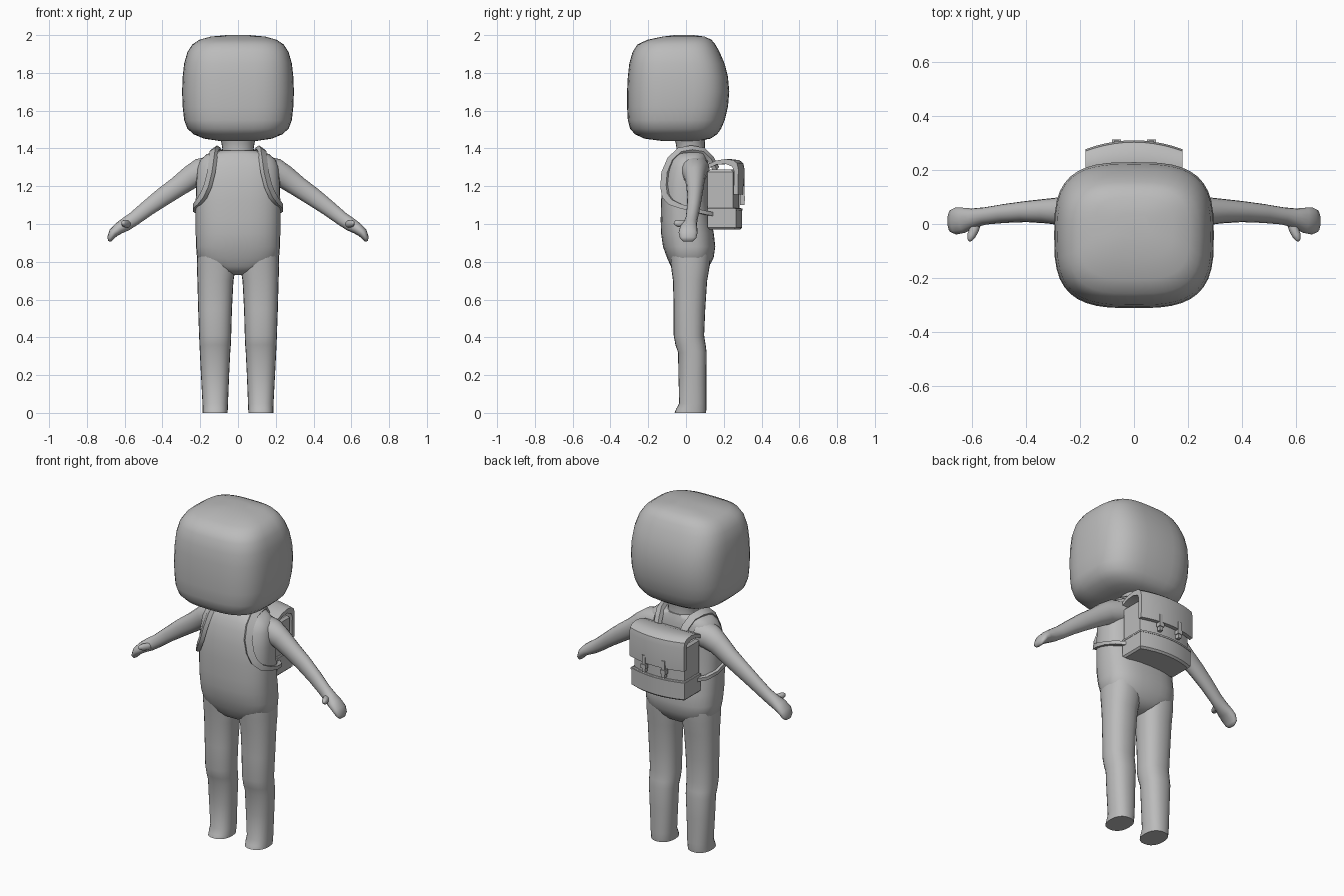
import bpy, bmesh, math
from mathutils import Vector

grey = bpy.data.materials.new("plain grey")
grey.diffuse_color = (0.5, 0.5, 0.5, 1)


def loft(name, rings, angle=40):
    """Skin a list of closed point rings and cap both ends."""
    bm = bmesh.new()
    vr = [[bm.verts.new(p) for p in r] for r in rings]
    n = len(vr[0])
    for a, b in zip(vr, vr[1:]):
        for i in range(n):
            j = (i + 1) % n
            bm.faces.new((a[i], a[j], b[j], b[i]))
    bm.faces.new(vr[0][::-1])
    bm.faces.new(vr[-1])
    bmesh.ops.recalc_face_normals(bm, faces=bm.faces)
    me = bpy.data.meshes.new(name)
    bm.to_mesh(me)
    bm.free()
    for p in me.polygons:
        p.use_smooth = True
    me.set_sharp_from_angle(angle=math.radians(angle))
    me.materials.append(grey)
    ob = bpy.data.objects.new(name, me)
    bpy.context.collection.objects.link(ob)
    return ob


def oval(c, u, v, n=2.0, seg=24):
    """Superellipse ring about c with half axes u and v."""
    pts = []
    for i in range(seg):
        t = 2 * math.pi * i / seg
        a, b = math.cos(t), math.sin(t)
        a = math.copysign(abs(a) ** (2 / n), a)
        b = math.copysign(abs(b) ** (2 / n), b)
        pts.append(Vector(c) + Vector(u) * a + Vector(v) * b)
    return pts


def stack(name, rows, n, seg=32, angle=60):
    """Horizontal rings: z, x min, x max, y front, y back."""
    loft(name, [oval(((a + b) / 2, (f + k) / 2, z), ((b - a) / 2, 0, 0),
                     (0, (k - f) / 2, 0), n, seg) for z, a, b, f, k in rows], angle)


def limb(name, stations, sx, axis=(0, 1, 0)):
    """Tube along a path: centre, radius along axis, radius across."""
    cs = [Vector((s[0] * sx, s[1], s[2])) for s in stations]
    rings = []
    for i, s in enumerate(stations):
        d = cs[min(i + 1, len(cs) - 1)] - cs[max(i - 1, 0)]
        v = d.cross(Vector(axis)).normalized()
        u = v.cross(d).normalized()
        rings.append(oval(cs[i], u * s[3], v * s[4], 2.1, 16))
    loft(name, rings, 70)


# Head: big rounded block
head = [(1.44, .10, -.13, .06), (1.452, .18, -.22, .13), (1.475, .235, -.27, .165),
        (1.505, .268, -.296, .186), (1.55, .285, -.308, .205), (1.62, .293, -.312, .222),
        (1.70, .296, -.312, .229), (1.78, .293, -.308, .222), (1.85, .285, -.300, .204),
        (1.91, .268, -.283, .178), (1.95, .242, -.258, .156), (1.975, .205, -.205, .135),
        (1.992, .145, -.125, .10), (2.0, .06, -.06, .04)]
stack("head", [(z, -h, h, f, k) for z, h, f, k in head], 3.1, 40)

# Neck and torso
neck = [(1.34, .09, -.055, .105), (1.40, .083, -.05, .10), (1.43, .088, -.055, .10),
        (1.47, .10, -.065, .105)]
stack("neck", [(z, -h, h, f, k) for z, h, f, k in neck], 2.1, 24)
torso = [(.73, .03, -.02, .06), (.75, .11, -.06, .10), (.775, .17, -.08, .122),
         (.82, .217, -.10, .146), (.88, .222, -.122, .155), (.95, .224, -.132, .147),
         (1.02, .224, -.134, .135), (1.12, .224, -.132, .125), (1.22, .222, -.125, .122),
         (1.30, .215, -.106, .12), (1.34, .20, -.09, .116), (1.37, .165, -.072, .11),
         (1.388, .10, -.057, .105)]
stack("torso", [(z, -h, h, f, k) for z, h, f, k in torso], 2.6)

# Legs, arms and hands
leg = [(0, .055, .187, -.06, .106), (.02, .054, .187, -.053, .108), (.05, .053, .188, -.036, .108),
       (.20, .047, .196, -.040, .108), (.32, .041, .202, -.042, .109), (.36, .038, .204, -.056, .104),
       (.41, .036, .206, -.065, .096), (.55, .032, .211, -.065, .102), (.70, .024, .215, -.069, .112),
       (.78, .010, .218, -.08, .126), (.84, .010, .217, -.085, .13)]
arm = [(.13, .04, 1.29, .085, .07), (.20, .045, 1.275, .068, .072), (.25, .047, 1.248, .055, .062),
       (.32, .048, 1.197, .046, .054), (.40, .046, 1.142, .039, .049), (.48, .039, 1.083, .035, .042),
       (.55, .03, 1.028, .032, .037), (.595, .022, .998, .036, .036), (.632, .014, .976, .047, .031),
       (.660, .011, .953, .05, .026), (.676, .011, .925, .043, .017), (.680, .011, .908, .025, .008)]
thumb = [(.58, .01, 1.0, .018, .016), (.592, -.02, 1.0, .019, .018), (.602, -.042, 1.003, .018, .016),
         (.608, -.058, 1.006, .012, .010), (.609, -.064, 1.007, .004, .004)]
# Shoulder strap path: x, y, z, half width
strap = [(.08, .16, 1.29, .02), (.09, .13, 1.345, .02), (.105, .09, 1.385, .02), (.12, .03, 1.395, .02),
         (.128, -.03, 1.385, .02), (.133, -.078, 1.34, .02), (.142, -.108, 1.27, .02),
         (.160, -.113, 1.20, .02), (.182, -.106, 1.15, .019), (.207, -.078, 1.115, .016),
         (.226, -.03, 1.095, .012), (.226, .04, 1.075, .010), (.205, .10, 1.06, .010),
         (.15, .15, 1.05, .010)]
for side, sx in (("left", 1), ("right", -1)):
    stack(side + "_leg", [(z, min(a * sx, b * sx), max(a * sx, b * sx), f, k)
                          for z, a, b, f, k in leg], 2.3, 24, 50)
    limb(side + "_arm", arm, sx)
    limb(side + "_thumb", thumb, sx, (0, 0, 1))
    # Flat strap lying on the torso
    cs = [Vector((s[0] * sx, s[1], s[2])) for s in strap]
    rings = []
    for i, s in enumerate(strap):
        d = (cs[min(i + 1, len(cs) - 1)] - cs[max(i - 1, 0)]).normalized()
        out = cs[i] - Vector((0, .01, min(s[2], 1.22)))
        out = (out - d * out.dot(d)).normalized()
        w = d.cross(out) * s[3]
        t = out * .012
        rings.append([cs[i] - w - t, cs[i] + w - t, cs[i] + w + t, cs[i] - w + t])
    loft(side + "_shoulder_strap", rings)


# Backpack: sections with a bowed back
def bow(x, hw):
    return .033 * (1 - (x / hw) ** 2)


def pack(name, hw, yb, rows, yf=.115):
    rings = []
    for z, inset in rows:
        w = hw - inset
        xs = [w * (1 - i / 4) for i in range(9)]
        rings.append([(-w, yf + inset, z), (w, yf + inset, z)]
                     + [(x, yb - inset + bow(x, w), z) for x in xs])
    loft(name, rings, 35)


pack("backpack_body", .166, .250, [(1.06, 0), (1.275, 0), (1.288, .012)])
pack("backpack_base", .176, .264, [(.972, .01), (.982, 0), (1.078, 0), (1.086, .008)])
pack("backpack_trim", .178, .266, [(1.072, 0), (1.082, 0)])

# Flap: side profile swept across the bag
flap = [(.12, 1.318), (.16, 1.336), (.21, 1.344), (.25, 1.338), (.27, 1.322), (.277, 1.29),
        (.275, 1.155), (.252, 1.155), (.254, 1.28), (.245, 1.304), (.21, 1.318), (.16, 1.314),
        (.12, 1.296)]
loft("backpack_flap", [[(x, y + bow(x, .18) * min(1, max(0, (y - .12) / .13)), z) for y, z in flap]
                       for x in [.18 * (i / 5 - 1) for i in range(11)]], 35)


def box(name, x, y, z, hx, hy, hz):
    loft(name, [[(x - hx, y - hy, k), (x + hx, y - hy, k), (x + hx, y + hy, k), (x - hx, y + hy, k)]
                for k in (z - hz, z + hz)])


# Closing straps with buckles
for side, sx in (("left", 1), ("right", -1)):
    box(side + "_closing_strap", sx * .065, .297, 1.15, .010, .012, .05)
    box(side + "_buckle", sx * .065, .300, 1.135, .016, .013, .012)
